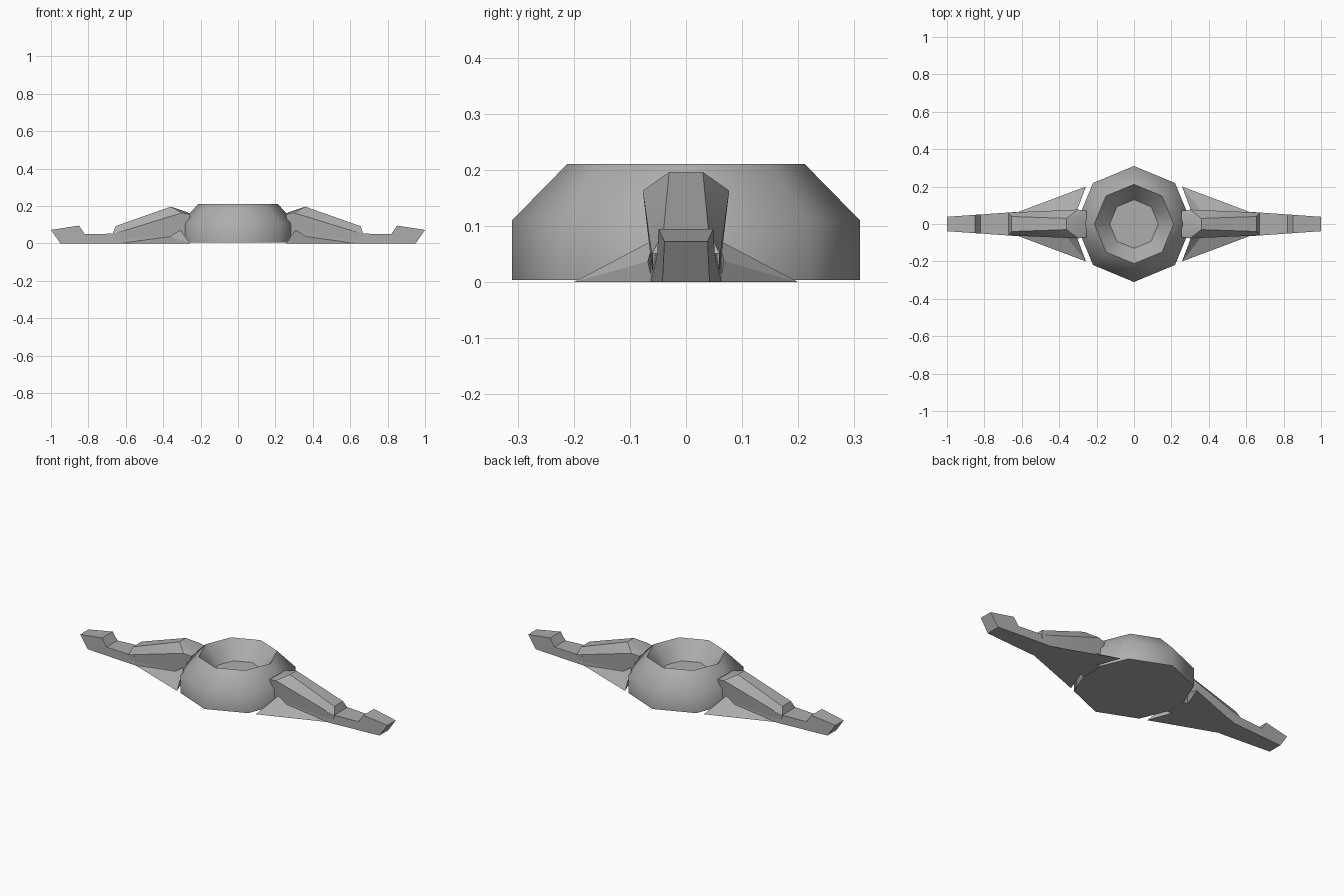
import bpy, bmesh, math

if "Cube" in bpy.data.objects:
    bpy.data.objects.remove(bpy.data.objects["Cube"])

grey = bpy.data.materials.new("grey")
grey.diffuse_color = (0.42, 0.42, 0.42, 1)
grey.use_nodes = True
grey.node_tree.nodes["Principled BSDF"].inputs["Base Color"].default_value = grey.diffuse_color


def finish(bm, name, angle):
    bmesh.ops.recalc_face_normals(bm, faces=bm.faces)
    me = bpy.data.meshes.new(name)
    bm.to_mesh(me)
    bm.free()
    me.materials.append(grey)
    ob = bpy.data.objects.new(name, me)
    bpy.context.collection.objects.link(ob)
    bpy.ops.object.select_all(action='DESELECT')
    ob.select_set(True)
    bpy.context.view_layer.objects.active = ob
    bpy.ops.object.shade_smooth_by_angle(angle=math.radians(angle))
    return ob


# Octagonal bowl: outer wall, sloped shoulder, sunken inside
def bowl():
    bm = bmesh.new()
    rings = []
    for r, z in [(.31, .004), (.31, .11), (.212, .21), (.13, .11)]:
        rings.append([bm.verts.new((r * math.cos(i * math.pi / 4),
                                    r * math.sin(i * math.pi / 4), z)) for i in range(8)])
    for a, b in zip(rings, rings[1:]):
        for i in range(8):
            j = (i + 1) % 8
            bm.faces.new((a[i], a[j], b[j], b[i]))
    bm.faces.new(rings[0])
    bm.faces.new(rings[-1])
    finish(bm, "bowl", 49)


# Low tapering beam with a raised tip, from a side profile
def beam(s, side):
    bm = bmesh.new()
    profile = [(.28, 0), (.65, 0), (.95, 0), (1, .072), (.85, .095),
               (.82, .05), (.65, .052), (.28, .052)]
    rows = []
    for k in (-1, 1):
        row = []
        for x, z in profile:
            w = .063 - max(0, x - .65) * .07
            row.append(bm.verts.new((s * x, k * w, z)))
        rows.append(row)
    a, b = rows
    n = len(profile)
    bm.faces.new(a)
    bm.faces.new(b)
    for i in range(n):
        j = (i + 1) % n
        bm.faces.new((a[i], a[j], b[j], b[i]))
    finish(bm, "arm_beam_" + side, 20)


# Tall faceted spine that leans against the bowl
def spine(s, side):
    bm = bmesh.new()
    half = [(.36, .03, .196), (.655, .04, .092), (.67, .06, .051),
            (.30, .077, .163), (.65, .062, .055), (.255, .07, .155),
            (.27, .03, .166), (.29, .058, .002), (.655, .058, .002)]
    for x, y, z in half:
        for k in (-1, 1):
            bm.verts.new((s * x, k * y, z))
    res = bmesh.ops.convex_hull(bm, input=bm.verts)
    junk = [v for v in bm.verts if not v.link_faces]
    bmesh.ops.delete(bm, geom=junk, context='VERTS')
    finish(bm, "arm_spine_" + side, 25)


# Triangular flares on both flanks of the arm
def flares(s, side):
    bm = bmesh.new()
    for k in (-1, 1):
        p, q, r, t, o = [bm.verts.new((s * x, k * y, z)) for x, y, z in
                         [(.257, .2, 0), (.31, .058, .075), (.36, .068, .037),
                          (.63, .06, 0), (.31, .058, 0)]]
        for f in ((p, q, r), (p, r, t), (p, o, q), (p, t, o), (q, o, r), (o, t, r)):
            bm.faces.new(f)
    finish(bm, "arm_flares_" + side, 10)


bowl()
for s, side in ((1, "right"), (-1, "left")):
    beam(s, side)
    spine(s, side)
    flares(s, side)
